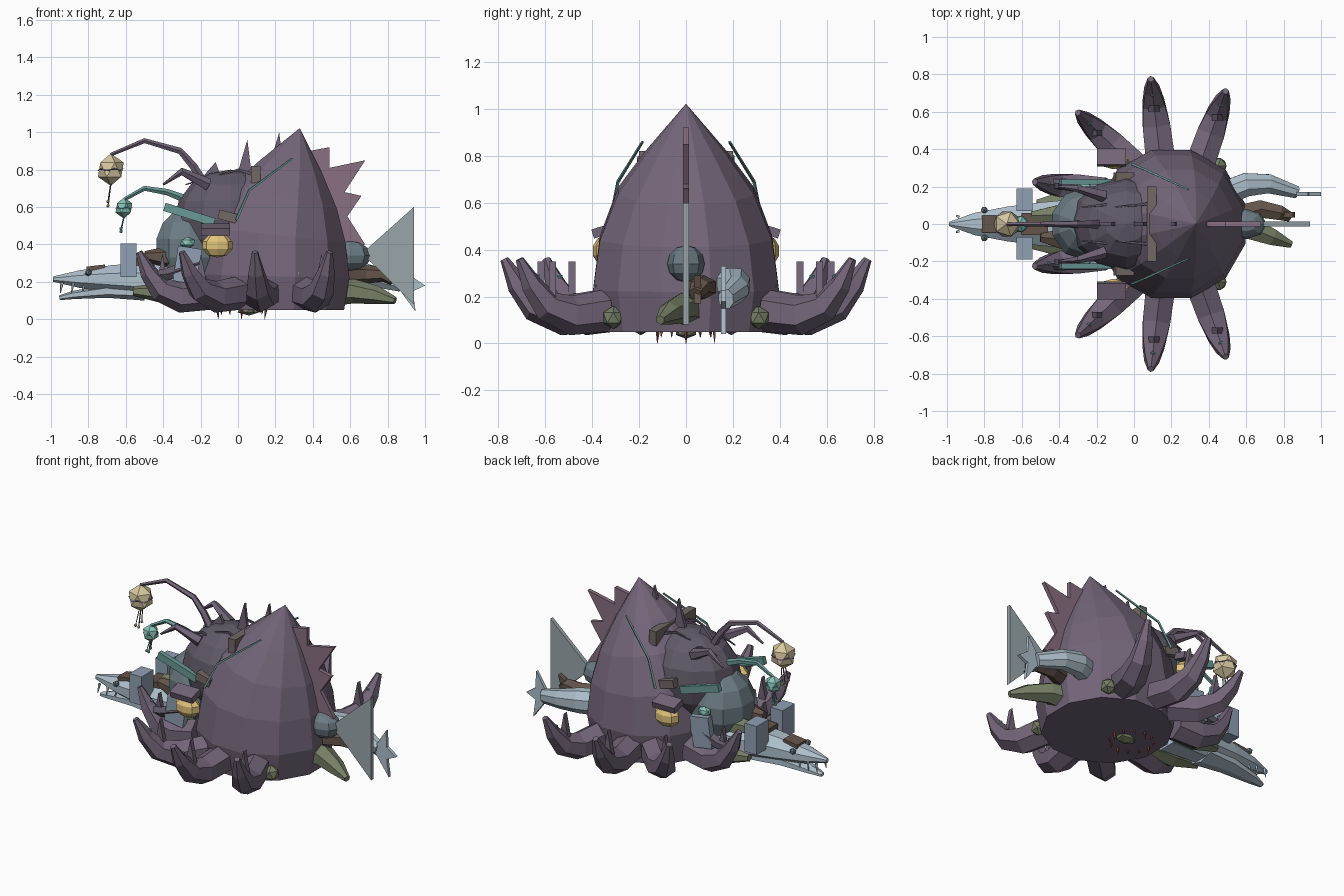
import bpy, bmesh, math
from mathutils import Vector, Matrix

if "Cube" in bpy.data.objects:
    bpy.data.objects.remove(bpy.data.objects["Cube"])

MATS = {}
COL = dict(purple=(.17, .13, .19), dark=(.12, .10, .14), rose=(.25, .16, .22), blue=(.42, .52, .60),
           slate=(.15, .20, .23), steel=(.28, .35, .45), fin=(.32, .38, .40), green=(.18, .21, .13),
           brown=(.13, .09, .07), wood=(.17, .14, .13), teal=(.25, .55, .48), stick=(.14, .32, .30),
           gold=(.75, .55, .20), cream=(.68, .58, .36), red=(.25, .06, .05))

def finish(name, bm, col):
    bmesh.ops.recalc_face_normals(bm, faces=bm.faces)
    me = bpy.data.meshes.new(name)
    bm.to_mesh(me)
    bm.free()
    if col not in MATS:
        MATS[col] = bpy.data.materials.new(col)
        MATS[col].diffuse_color = (*COL[col], 1)
    me.materials.append(MATS[col])
    ob = bpy.data.objects.new(name, me)
    bpy.context.collection.objects.link(ob)
    return ob

def loft(name, rings, col, n=6, ref=(0, 0, 1)):
    """rings: (x, y, z, side radius, up radius) along a path"""
    bm = bmesh.new()
    P = [Vector(r[:3]) for r in rings]
    loops = []
    for i, r in enumerate(rings):
        t = (P[min(i + 1, len(P) - 1)] - P[max(i - 1, 0)]).normalized()
        side = t.cross(Vector(ref)).normalized()
        up = side.cross(t)
        a = [2 * math.pi * (k + .5) / n for k in range(n)]
        loops.append([bm.verts.new(P[i] + side * r[3] * math.cos(q) + up * r[4] * math.sin(q)) for q in a])
    for A, B in zip(loops, loops[1:]):
        for k in range(n):
            bm.faces.new((A[k], A[(k + 1) % n], B[(k + 1) % n], B[k]))
    bm.faces.new(loops[0])
    bm.faces.new(loops[-1])
    return finish(name, bm, col)

def tube(name, pts, r0, r1, col, n=5):
    m = len(pts) - 1
    return loft(name, [(*p, r0 + (r1 - r0) * i / m, r0 + (r1 - r0) * i / m) for i, p in enumerate(pts)], col, n, (.01, .05, 1))

def plate(name, pts, y, th, col):
    bm = bmesh.new()
    f = bm.faces.new([bm.verts.new((x, y - th / 2, z)) for x, z in pts])
    g = bmesh.ops.extrude_face_region(bm, geom=[f])
    bmesh.ops.translate(bm, vec=(0, th, 0), verts=[v for v in g['geom'] if isinstance(v, bmesh.types.BMVert)])
    return finish(name, bm, col)

def box(name, c, s, col, ry=0, rx=0):
    bm = bmesh.new()
    M = Matrix.Translation(c) @ Matrix.Rotation(rx, 4, 'X') @ Matrix.Rotation(ry, 4, 'Y') @ Matrix.Diagonal((*s, 1))
    bmesh.ops.create_cube(bm, size=1, matrix=M)
    return finish(name, bm, col)

def ball(name, c, r, col, sub=1, uv=None):
    bm = bmesh.new()
    M = Matrix.Translation(c) @ Matrix.Diagonal((*r, 1))
    if uv:
        bmesh.ops.create_uvsphere(bm, u_segments=uv[0], v_segments=uv[1], radius=1, matrix=M)
    else:
        bmesh.ops.create_icosphere(bm, subdivisions=sub, radius=1, matrix=M)
    return finish(name, bm, col)

# Pointed mantle with its apex leaning to the rear, and the head dome
loft('mantle', [(cx, 0, z, r, r) for cx, z, r in
     [(.2, .05, .38), (.2, .23, .41), (.21, .45, .38), (.245, .65, .30), (.285, .81, .18), (.33, 1.02, .002)]],
     'purple', 12, (1, 0, 0))
ball('head_dome', (-.04, 0, .53), (.30, .25, .27), 'dark', uv=(12, 8))
ball('front_body', (-.26, 0, .38), (.19, .20, .22), 'slate', uv=(10, 7))
ball('rear_bump', (.6, 0, .34), (.11, .08, .08), 'slate', uv=(8, 6))

# Crests: rear sawtooth and small spines over the head
plate('rear_crest', [(.38, .9), (.49, .92), (.49, .81), (.68, .85), (.57, .68), (.66, .66),
                     (.585, .55), (.68, .40), (.5, .36), (.36, .6)], 0, .025, 'rose')
for x, z, h in [(.03, .72, .24), (.2, .76, .24), (-.14, .76, .08)]:
    plate('head_spine', [(x - .05, z), (x + .05, z), (x + .02, z + h)], 0, .02, 'purple')

# Tail fin
plate('tail_fin', [(.66, .35), (.94, .60), (.94, .08), (.76, .26)], 0, .025, 'fin')

# Mirrored parts
prof = [(0, .14, .09), (.4, .12, .085), (.68, .16, .068), (.86, .25, .047), (1, .36, .018)]
for s in (-1, 1):
    # Curled arms
    for bx, by, tx, ty in [(.14, .36, .09, .775), (.36, .34, .49, .71), (-.0, .31, -.30, .595), (-.16, .17, -.53, .225)]:
        loft('arm', [(bx + (tx - bx) * t, s * (by + (ty - by) * t), z, r, r) for t, z, r in prof], 'purple', 6)
        ball('sucker', (bx + (tx - bx) * .8, s * (by + (ty - by) * .8), .285), (.013,) * 3, 'stick')
        plate('arm_thorn', [(bx + (tx - bx) * .66 - .03, .2), (bx + (tx - bx) * .66 + .03, .2),
                            (bx + (tx - bx) * .66, .35)], s * (by + (ty - by) * .62), .03, 'purple')
    # Eye and brow
    ball('eye', (-.11, s * .345, .395), (.085, .055, .065), 'gold', uv=(8, 5))
    box('brow', (-.12, s * .355, .48), (.155, .09, .04), 'purple', 0, -s * .3)
    # Fore eye, cheek plate, gill plank, patch
    ball('fore_eye', (-.27, s * .2, .41), (.045, .03, .03), 'teal')
    box('cheek_plate', (-.27, s * .22, .29), (.13, .04, .19), 'steel', .15)
    box('gill_plank', (-.26, s * .225, .56), (.28, .03, .045), 'stick', .3)
    box('temple_patch', (-.055, s * .25, .55), (.10, .05, .05), 'wood', .25)
    tube('shoulder_stick', [(-.01, s * .32, .53), (.06, s * .29, .69), (.29, s * .185, .86)], .009, .006, 'stick', 4)
    tube('horn', [(-.16, s * .15, .72), (-.30, s * .19, .79), (-.40, s * .2, .72)], .035, .006, 'purple')
    tube('fore_arm', [(-.2, s * .2, .3), (-.38, s * .215, .24), (-.5, s * .22, .23)], .045, .02, 'dark')
    for x, z in [(-.18, .72), (0, .77)]:
        tube('head_whisker', [(x + .1, s * .11, z), (x, s * .10, z + .03), (x - .1, s * .09, z)], .012, .004, 'dark', 4)
    # Side fins, eyes and fangs of the captured fish
    box('pectoral_fin', (-.585, s * .13, .315), (.085, .12, .18), 'steel')
    ball('fish_eye', (-.8, s * .075, .25), (.02,) * 3, 'slate')
    for x in (-.94, -.88, -.82):
        tube('fish_tooth', [(x, s * .04, .2), (x - .01, s * .045, .14)], .01, .002, 'blue', 4)
    ball('rear_lump', (.45, s * .31, .11), (.05, .05, .05), 'green')
    box('side_chip', (.30, s * .37, .24), (.04, .03, .04), 'fin', .5)

# Captured long-nosed fish at the front
loft('fish_snout', [(-.25, 0, .22, .15, .12), (-.5, 0, .21, .125, .10), (-.68, 0, .215, .10, .08),
                    (-.85, 0, .215, .065, .05), (-.99, 0, .215, .012, .015)], 'blue', 8)
loft('fish_jaw', [(-.5, 0, .15, .10, .05), (-.7, 0, .15, .075, .035), (-.88, 0, .13, .045, .022),
                  (-.955, 0, .115, .018, .013)], 'blue', 6)
box('fish_patch', (-.76, 0, .272), (.10, .09, .03), 'brown', -.12)
box('fish_patch_back', (-.53, 0, .305), (.14, .12, .04), 'brown', -.05)

# Smaller creatures bundled at the front
for y, z, x, c in [(-.12, .14, -.56, 'green'), (.12, .14, -.52, 'green'), (.05, .3, -.55, 'green'), (-.08, .33, -.5, 'brown')]:
    loft('front_bundle', [(-.2, y, z, .06, .06), (-.38, y, z, .065, .06), (x, y * .9, z + .01, .025, .025)], c, 6)

# Bundle at the rear: curved fish tail, green and brown bodies
loft('fish_tail', [(.5, .17, .25, .07, .08), (.6, .21, .25, .068, .075), (.72, .215, .23, .055, .06),
                   (.87, .17, .19, .035, .045)], 'blue', 8)
plate('fish_tail_fin', [(.84, .19), (.93, .33), (.935, .225), (1.0, .18), (.935, .15), (.95, .04)], .16, .02, 'blue')
loft('green_tail', [(.5, .0, .14, .09, .07), (.62, -.02, .15, .07, .065), (.74, -.07, .13, .05, .05),
                    (.84, -.11, .10, .02, .02)], 'green', 6)
loft('brown_tail', [(.52, .03, .24, .07, .06), (.68, .08, .24, .055, .05), (.78, .06, .24, .045, .04),
                    (.83, .04, .21, .03, .03)], 'brown', 6)
plate('brown_tail_fin', [(.76, .24), (.85, .29), (.83, .22), (.86, .17)], .05, .03, 'brown')

# Bar across the crown
box('crown_bar', (.095, 0, .775), (.05, .40, .09), 'wood')

# Two hanging lures on bent stalks
for nm, path, c, r, col, sc in [
        ('upper', [(-.18, .72), (-.24, .82), (-.31, .90), (-.50, .955), (-.68, .88)], (-.68, .80), .077, 'cream', 'purple'),
        ('lower', [(-.24, .58), (-.30, .65), (-.38, .68), (-.50, .70), (-.61, .64)], (-.61, .595), .05, 'teal', 'stick')]:
    tube(nm + '_stalk', [(x, 0, z) for x, z in path], .026, .010, sc)
    ball(nm + '_lure', (c[0], 0, c[1]), (r, r, r * 1.12), col)
    ball(nm + '_lure_band', (c[0], 0, c[1]), (r * 1.03, r * 1.03, r * .2), sc)
    for k in range(3):
        y = (k - 1) * r * .4
        zb = c[1] - r * (2.5 - .3 * abs(k - 1))
        tube(nm + '_thread', [(c[0], y * .6, c[1] - r), (c[0] - .015, y, zb)], .004, .003, sc, 4)
        ball(nm + '_bead', (c[0] - .015, y, zb), (.01,) * 3, col)

# Beak under the mantle with a ring of red teeth
ball('beak', (.06, 0, .05), (.07, .05, .03), 'green')
for k in range(12):
    a = k * math.pi / 6
    x, y = .02 + .13 * math.cos(a), .12 * math.sin(a)
    tube('beak_tooth', [(x, y, .06), (x * .95, y * 1.02, 0 if k % 3 == 0 else .025)], .010, .001, 'red', 4)

for m in bpy.data.materials:
    if m.users and not m.is_grease_pencil:
        m.use_nodes = True
        m.node_tree.nodes["Principled BSDF"].inputs["Base Color"].default_value = m.diffuse_color
